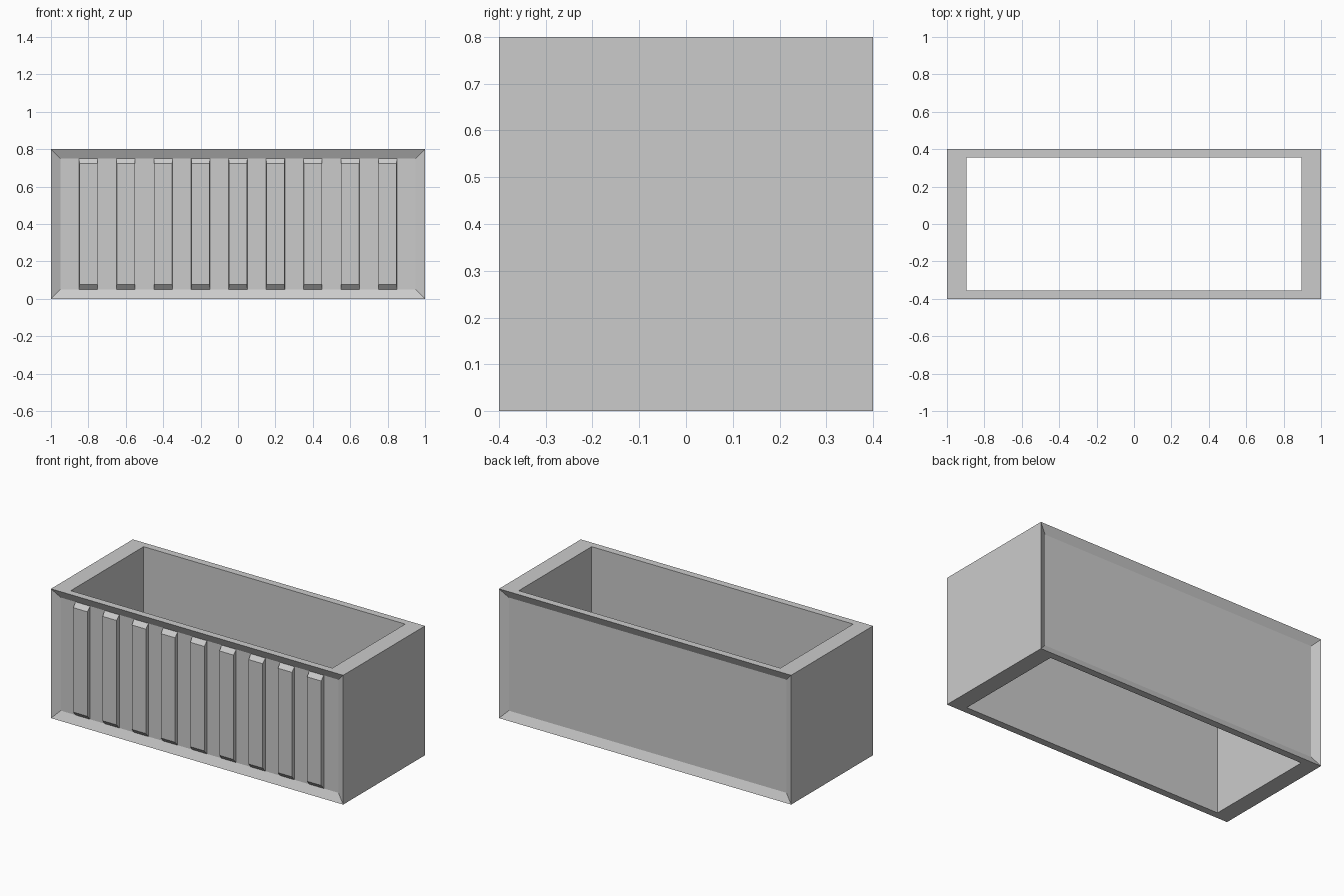
import bpy, bmesh

if "Cube" in bpy.data.objects:
    bpy.data.objects.remove(bpy.data.objects["Cube"])

HX, HY, H = 1.0, 0.4, 0.8      # outer half-length, half-depth, height
IX, IY = 0.895, 0.356          # inner opening
RX, RZ, DEPTH = 0.95, 0.05, 0.025   # recessed panels on front and back
RIB_W, RIB_RISE, SLOPE = 0.05, 0.023, 0.027


def add_object(name, bm):
    bmesh.ops.recalc_face_normals(bm, faces=bm.faces)
    mesh = bpy.data.meshes.new(name)
    bm.to_mesh(mesh)
    bm.free()
    obj = bpy.data.objects.new(name, mesh)
    bpy.context.collection.objects.link(obj)
    return obj


def ring(bm, points):
    return [bm.verts.new(p) for p in points]


def bridge(bm, a, b):
    for i in range(4):
        j = (i + 1) % 4
        bm.faces.new((a[i], a[j], b[j], b[i]))


def rect_xy(x, y, z):
    return [(-x, -y, z), (x, -y, z), (x, y, z), (-x, y, z)]


# Open rectangular shell: outer and inner walls joined by top and bottom rims
bm = bmesh.new()
rings = [ring(bm, rect_xy(x, y, z)) for x, y, z in
         ((HX, HY, 0), (HX, HY, H), (IX, IY, H), (IX, IY, 0))]
for k in range(4):
    bridge(bm, rings[k], rings[(k + 1) % 4])

# Inset and sink the panels on the front and back walls
bm.normal_update()
bmesh.ops.recalc_face_normals(bm, faces=bm.faces)
panels = [f for f in bm.faces if abs(abs(f.calc_center_median().y) - HY) < 1e-4]
for face in panels:
    side = 1 if face.calc_center_median().y > 0 else -1
    bmesh.ops.inset_region(bm, faces=[face], thickness=RZ, use_even_offset=True)
    for v in face.verts:
        v.co.y = side * (HY - DEPTH)
add_object("container_shell", bm)

# Nine upright ribs on the front panel, with sloped top and bottom ends
for n in range(9):
    cx = -0.8 + 0.2 * n
    y0 = -HY + DEPTH
    y1 = y0 - RIB_RISE
    bm = bmesh.new()
    loops = []
    for y, w, m in ((y0, RIB_W, RZ), (y1, RIB_W - 0.002, RZ + SLOPE)):
        loops.append(ring(bm, [(cx - w, y, m), (cx + w, y, m),
                               (cx + w, y, H - m), (cx - w, y, H - m)]))
    bridge(bm, *loops)
    for loop in loops:
        bm.faces.new(loop)
    add_object(f"front_rib_{n + 1}", bm)
